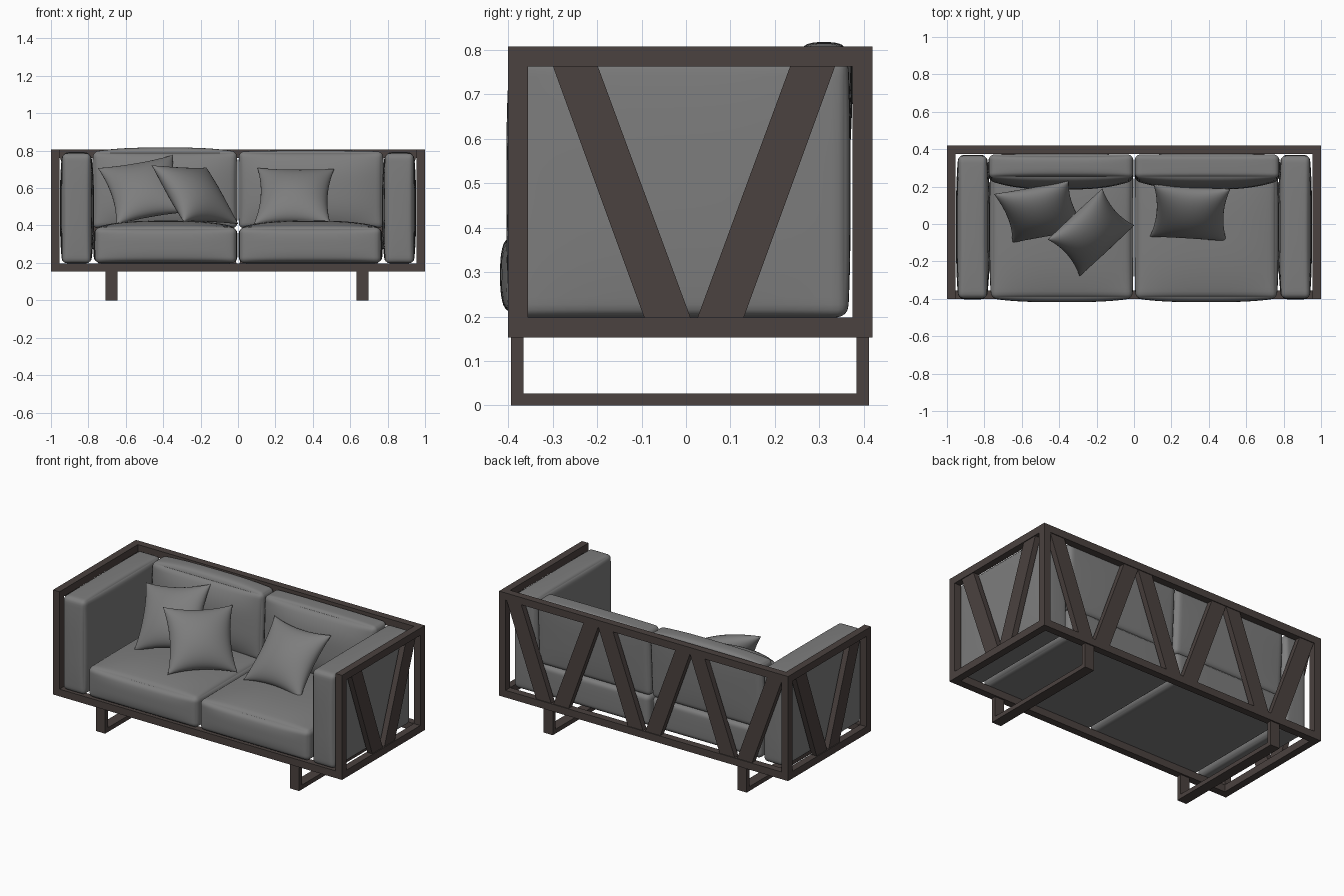
import bpy, bmesh, math
from mathutils import Vector

if "Cube" in bpy.data.objects:
    bpy.data.objects.remove(bpy.data.objects["Cube"])


def material(name, rgb):
    m = bpy.data.materials.new(name)
    m.diffuse_color = (*rgb, 1)
    m.use_nodes = True
    m.node_tree.nodes["Principled BSDF"].inputs["Base Color"].default_value = m.diffuse_color
    return m


WOOD = material("dark_wood", (0.070, 0.054, 0.050))
FABRIC = material("grey_fabric", (0.205, 0.205, 0.205))


def finish(bm, name, mat, smooth=False):
    bmesh.ops.recalc_face_normals(bm, faces=bm.faces)
    me = bpy.data.meshes.new(name)
    bm.to_mesh(me)
    bm.free()
    me.materials.append(mat)
    for p in me.polygons:
        p.use_smooth = smooth
    ob = bpy.data.objects.new(name, me)
    bpy.context.collection.objects.link(ob)
    return ob


def prism(bm, pts, axis, a, b):
    """Extrude a 2D outline (pts, z as second coordinate) along x or y from a to b."""
    def place(p, d):
        return (d, p[0], p[1]) if axis == 'x' else (p[0], d, p[1])
    lo = [bm.verts.new(place(p, a)) for p in pts]
    hi = [bm.verts.new(place(p, b)) for p in pts]
    bm.faces.new(lo)
    bm.faces.new(hi)
    for i in range(len(pts)):
        j = (i + 1) % len(pts)
        bm.faces.new((lo[i], lo[j], hi[j], hi[i]))


def mitred(bm, y0, y1, z0, z1, t, tz, a, b, open_top=False):
    """Rectangular loop in the yz plane made of mitred bars."""
    zt = z1 if open_top else z1 - tz
    o = [(y0, z0), (y1, z0), (y1, z1), (y0, z1)]
    n = [(y0 + t, z0 + tz), (y1 - t, z0 + tz), (y1 - t, zt), (y0 + t, zt)]
    for i in range(4):
        if open_top and i == 2:
            continue
        j = (i + 1) % 4
        prism(bm, [o[i], o[j], n[j], n[i]], 'x', a, b)


Y0, Y1, Z0, Z1, T = -0.40, 0.419, 0.153, 0.807, 0.045


def v_slats(bm, c, axis, a, b):
    """A pair of slanted slats forming a V centred on c."""
    for s in (-1, 1):
        prism(bm, [(c + s * 0.008, Z0 + T), (c + s * 0.112, Z0 + T),
                   (c + s * 0.317, Z1 - T), (c + s * 0.216, Z1 - T)], axis, a, b)


# side frames with V slats
for s, side in ((-1, "left"), (1, "right")):
    bm = bmesh.new()
    mitred(bm, Y0, Y1, Z0, Z1, T, T, s * (1 - T), s)
    finish(bm, side + "_side_frame", WOOD)
    bm = bmesh.new()
    v_slats(bm, 0.018, 'x', s * 0.960, s * 0.995)
    finish(bm, side + "_side_slats", WOOD)

# long rails
for name, z, ya, yb in (("front_bottom_rail", Z0, Y0, Y0 + T),
                        ("back_bottom_rail", Z0, Y1 - T, Y1),
                        ("back_top_rail", Z1 - T, Y1 - T, Y1)):
    bm = bmesh.new()
    e = 1 - T
    prism(bm, [(-e, z), (e, z), (e, z + T), (-e, z + T)], 'y', ya, yb)
    finish(bm, name, WOOD)

# back slats
bm = bmesh.new()
for c in (-0.635, 0, 0.635):
    v_slats(bm, c, 'y', Y1 - 0.040, Y1 - 0.005)
finish(bm, "back_slats", WOOD)

# U-shaped legs
for x, side in ((-0.676, "left"), (0.666, "right")):
    bm = bmesh.new()
    mitred(bm, -0.393, 0.411, 0, Z0, 0.028, 0.027, x - 0.032, x + 0.032, True)
    finish(bm, side + "_leg", WOOD)


def cushion(name, lo, hi, r, bulge, lean=0.0):
    """Rounded box; bulge = outward puff of (-x, +x, -y, +y, -z, +z) faces."""
    lo, hi = Vector(lo), Vector(hi)
    mid, h = (lo + hi) / 2, (hi - lo) / 2
    bm = bmesh.new()
    bmesh.ops.create_cube(bm, size=2)
    bmesh.ops.subdivide_edges(bm, edges=bm.edges[:], cuts=27, use_grid_fill=True)
    for v in bm.verts:
        # concentrate the grid near the edges
        c = Vector([math.sin(k * math.pi / 2) for k in v.co])
        q = Vector([c[i] * h[i] for i in range(3)])
        core = Vector([max(-(h[i] - r), min(h[i] - r, q[i])) for i in range(3)])
        d = q - core
        if d.length > 1e-6:
            q = core + d.normalized() * r
        for i in range(3):
            j, k = (i + 1) % 3, (i + 2) % 3
            puff = (1 - abs(c[j]) ** 3) * (1 - abs(c[k]) ** 3)
            q[i] += c[i] * puff * bulge[2 * i + (c[i] > 0)]
        q.y += lean * q.z
        v.co = mid + q
    return finish(bm, name, FABRIC, True)


# arm, seat and back cushions; spans and puffs are given inner side first
for s, side in ((-1, "left"), (1, "right")):
    def block(part, inner, outer, y, z, r, puff, rest, lean=0.0):
        x = (inner, outer) if s > 0 else (-outer, -inner)
        px = puff if s > 0 else puff[::-1]
        cushion(side + part, (x[0], y[0], z[0]), (x[1], y[1], z[1]), r, px + rest, lean)
    block("_arm_cushion", 0.786, 0.940, (-0.396, 0.364), (0.198, 0.785), 0.026,
          (0.016, 0.012), (0.008, 0.006, 0, 0.008))
    block("_seat_cushion", 0.008, 0.764, (-0.398, 0.358), (0.198, 0.390), 0.030,
          (0.006, 0.010), (0.02, 0.005, 0, 0.036))
    block("_back_cushion", 0.006, 0.774, (0.236, 0.362), (0.385, 0.795), 0.026,
          (0.004, 0.006), (0.05, 0.008, 0, 0.022 if s < 0 else 0.006), 0.05)


def pillow(name, centre, u, v, half=0.206, puff=0.086, n=22):
    """Square scatter pillow with pointed corners, lying in the plane of u and v."""
    u = Vector(u).normalized()
    v = Vector(v)
    v = (v - u * v.dot(u)).normalized()
    w = u.cross(v)
    bm = bmesh.new()
    for s in (-1, 1):
        g = {}
        for i in range(n + 1):
            for j in range(n + 1):
                a = math.sin((i / n - 0.5) * math.pi)
                b = math.sin((j / n - 0.5) * math.pi)
                x = half * a * (1 - 0.13 * (1 - b * b))
                y = half * b * (1 - 0.13 * (1 - a * a))
                z = s * puff * max(0, (1 - a * a) * (1 - b * b)) ** 0.5
                g[i, j] = bm.verts.new(Vector(centre) + u * x + v * y + w * z)
        for i in range(n):
            for j in range(n):
                bm.faces.new((g[i, j], g[i + 1, j], g[i + 1, j + 1], g[i, j + 1]))
    bmesh.ops.remove_doubles(bm, verts=bm.verts, dist=0.0005)
    return finish(bm, name, FABRIC, True)


# scatter pillows
pillow("left_pillow", (-0.50, 0.065, 0.59), (0.40, 0.07, 0.07), (-0.12, 0.24, 0.28))
pillow("middle_pillow", (-0.23, -0.045, 0.565), (0.73, 0.68, -0.03), (-0.42, 0.48, 0.74), 0.2, 0.09)
pillow("right_pillow", (0.30, 0.06, 0.555), (1, -0.06, -0.01), (0.03, 0.27, 0.29))
